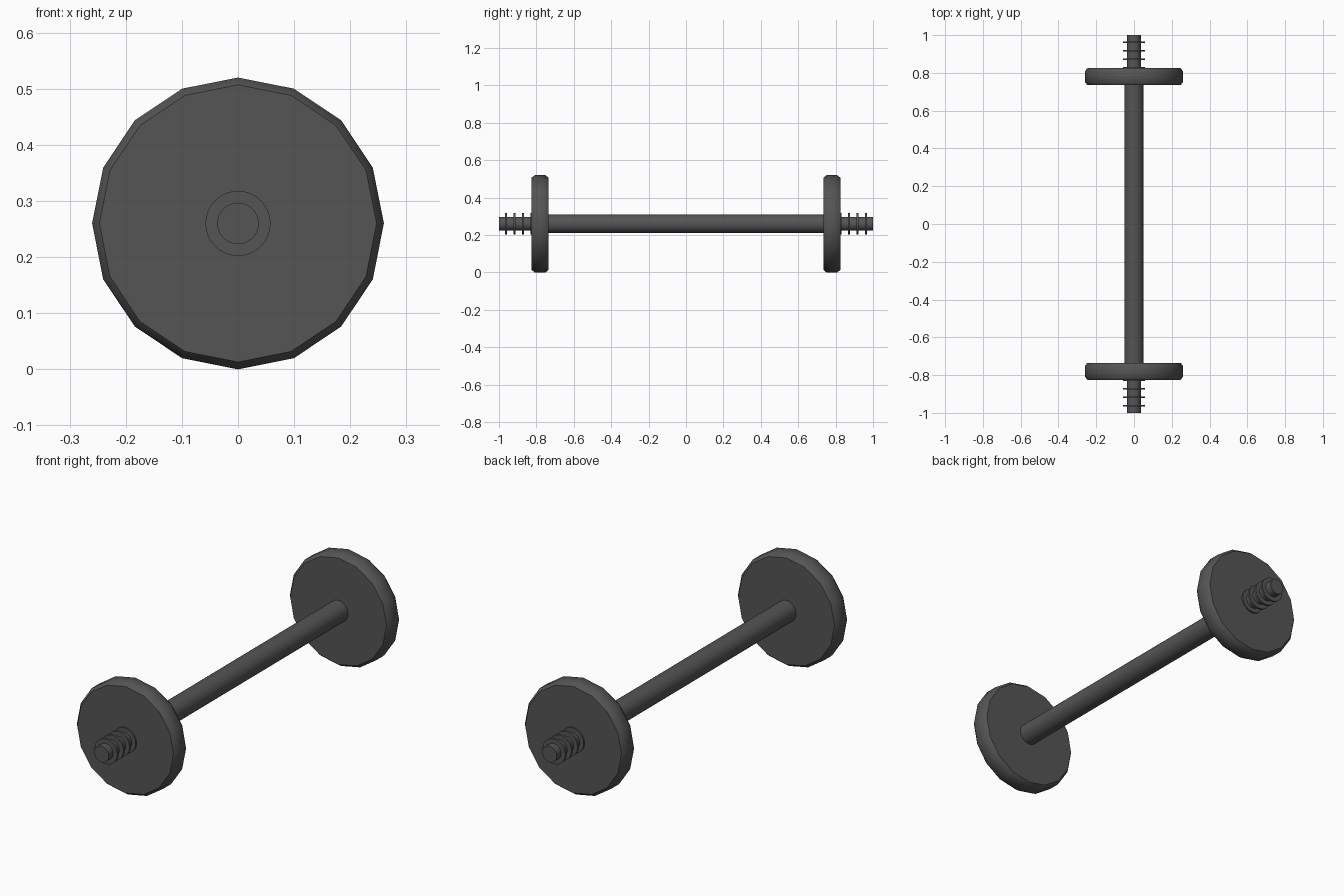
import bpy
import math

if "Cube" in bpy.data.objects:
    bpy.data.objects.remove(bpy.data.objects["Cube"])

CZ = 0.26  # height of the bar axis

metal = bpy.data.materials.new("dark grey metal")
metal.diffuse_color = (0.09, 0.09, 0.09, 1)
metal.use_nodes = True
metal.node_tree.nodes["Principled BSDF"].inputs["Base Color"].default_value = metal.diffuse_color


def cylinder(name, radius, y0, y1, sides, bevel=None):
    """Cylinder along y, with an optional chamfer (radial, axial) on both rims."""
    br, by = bevel or (0, 0)
    rings = [(radius - br, y0), (radius - br, y1)]
    if bevel:
        rings[1:1] = [(radius, y0 + by), (radius, y1 - by)]
    verts, faces = [], []
    for r, y in rings:
        for i in range(sides):
            a = 2 * math.pi * i / sides
            verts.append((r * math.sin(a), y, CZ + r * math.cos(a)))
    for k in range(len(rings) - 1):
        for i in range(sides):
            j = (i + 1) % sides
            faces.append((k * sides + i, k * sides + j,
                          (k + 1) * sides + j, (k + 1) * sides + i))
    last = (len(rings) - 1) * sides
    faces.append(tuple(reversed(range(sides))))
    faces.append(tuple(range(last, last + sides)))
    mesh = bpy.data.meshes.new(name)
    mesh.from_pydata(verts, [], faces)
    mesh.materials.append(metal)
    obj = bpy.data.objects.new(name, mesh)
    bpy.context.collection.objects.link(obj)
    bpy.context.view_layer.objects.active = obj
    bpy.ops.object.select_all(action='DESELECT')
    obj.select_set(True)
    bpy.ops.object.mode_set(mode='EDIT')
    bpy.ops.mesh.select_all(action='SELECT')
    bpy.ops.mesh.normals_make_consistent(inside=False)
    bpy.ops.object.mode_set(mode='OBJECT')
    bpy.ops.object.shade_smooth_by_angle(angle=math.radians(40))
    return obj


# Central grip bar
cylinder("grip_bar", 0.05, -0.75, 0.75, 32)

# Both ends: weight plate, threaded stub and thread rings
for side, s in (("front", -1), ("back", 1)):
    def part(name, radius, a, b, sides, bevel=None):
        y0, y1 = sorted((s * a, s * b))
        cylinder(f"{side}_{name}", radius, y0, y1, sides, bevel)

    part("weight_plate", 0.26, 0.735, 0.825, 16, (0.013, 0.017))
    part("end_stub", 0.037, 0.80, 1.0, 32)
    for n in range(4):
        y = 0.827 + 0.045 * n
        part(f"thread_ring_{n + 1}", 0.058, y - 0.005, y + 0.005, 32)
